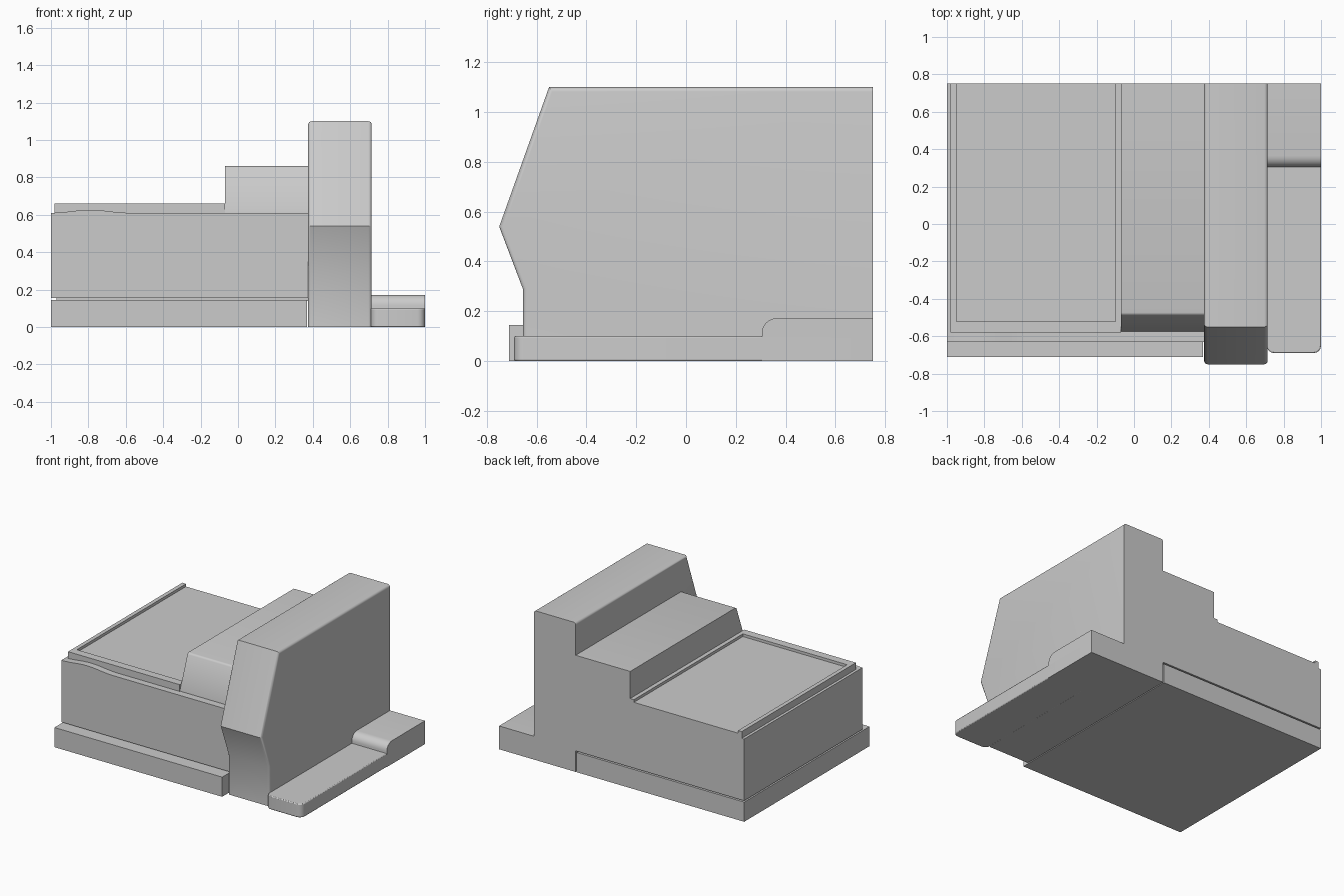
import bpy, bmesh, math
from mathutils import Vector

cube = bpy.data.objects.get("Cube")
if cube:
    bpy.data.objects.remove(cube, do_unlink=True)

BACK = 0.75

grey = bpy.data.materials.new("light grey")
grey.use_nodes = True
colour = (0.6, 0.6, 0.6, 1)
grey.diffuse_color = colour
grey.node_tree.nodes["Principled BSDF"].inputs["Base Color"].default_value = colour


def extrude(name, points, axis, start, end, rounding=0, segments=4, pick=None):
    """Extrude a flat outline along an axis and round the picked edges."""
    def place(u, v, w):
        return {"x": (w, u, v), "y": (u, w, v), "z": (u, v, w)}[axis]
    bm = bmesh.new()
    face = bm.faces.new([bm.verts.new(place(u, v, start)) for u, v in points])
    moved = bmesh.ops.extrude_face_region(bm, geom=[face], use_keep_orig=True)
    verts = [v for v in moved["geom"] if isinstance(v, bmesh.types.BMVert)]
    bmesh.ops.translate(bm, verts=verts, vec=Vector(place(0, 0, end - start)))
    bmesh.ops.recalc_face_normals(bm, faces=bm.faces)
    if rounding:
        edges = [e for e in bm.edges if pick(e.verts[0].co, e.verts[1].co)]
        bmesh.ops.bevel(bm, geom=edges, offset=rounding, segments=segments,
                        profile=0.5, affect="EDGES")
    mesh = bpy.data.meshes.new(name)
    bm.to_mesh(mesh)
    bm.free()
    mesh.materials.append(grey)
    obj = bpy.data.objects.new(name, mesh)
    bpy.context.collection.objects.link(obj)
    bpy.ops.object.select_all(action="DESELECT")
    obj.select_set(True)
    bpy.context.view_layer.objects.active = obj
    bpy.ops.object.shade_smooth_by_angle(angle=math.radians(30))
    return obj


def box(name, x, y, z, **kw):
    outline = [(x[0], y[0]), (x[1], y[0]), (x[1], y[1]), (x[0], y[1])]
    return extrude(name, outline, "z", z[0], z[1], **kw)


# Plinth and the recessed core that shows as a thin shadow gap
box("plinth", (-1, 0.368), (-0.71, BACK), (0, 0.145))
box("gap_core", (-0.97, 0.38), (-0.6, BACK - 0.03), (0.14, 0.16))

# Main body, with a gentle swell along the front of its top edge
swell = [(-0.58 - 0.42 * i / 12,
          0.61 + 0.016 * math.sin(math.pi * i / 12) ** 2) for i in range(13)]
box("body", (-1, 0.376), (-0.63, BACK), (0.155, 0.61))
extrude("body_front_swell", swell, "y", -0.63, -0.57)

# Shallow tray: floor, two side rims and a front rim
box("tray_floor", (-0.96, -0.09), (-0.54, BACK), (0.6, 0.64))
rim_outline = [(-0.98, BACK), (-0.98, -0.58), (-0.07, -0.58), (-0.07, BACK),
               (-0.1, BACK), (-0.1, -0.52), (-0.95, -0.52), (-0.95, BACK)]
extrude("tray_rim", rim_outline, "z", 0.6, 0.66)

# Stepped middle block with a leaning front
extrude("middle_block", [(-0.575, 0.6), (-0.575, 0.62), (-0.485, 0.86),
                         (BACK, 0.86), (BACK, 0.6)], "x", -0.07, 0.39,
        rounding=0.012, segments=3,
        pick=lambda a, b: max(a.y, b.y) < 0 and min(a.z, b.z) > 0.8)


# Tall fin with a pointed nose, rounded along the front and top rims
def fin_rim(a, b):
    along_side = abs(a.x - b.x) < 0.001
    at_back = min(a.y, b.y) > 0.7
    at_floor = max(a.z, b.z) < 0.01
    return along_side and not at_back and not at_floor


extrude("tall_fin", [(-0.55, 1.1), (-0.75, 0.54), (-0.655, 0.29), (-0.655, 0),
                     (BACK, 0), (BACK, 1.1)], "x", 0.375, 0.715,
        rounding=0.018, pick=fin_rim)

# Low side step with rounded front corners and a slim softened lip
step = box("side_step", (0.71, 1), (-0.69, BACK), (0, 0.1), rounding=0.04,
           pick=lambda a, b: abs(a.z - b.z) > 0.05 and a.y < 0)
lip = step.modifiers.new("lip", "BEVEL")
lip.width = 0.006
lip.segments = 2
lip.limit_method = "ANGLE"
lip.angle_limit = math.radians(60)

# Raised rear of the side step with a rounded nose
curve = [(0.365 - 0.06 * math.sin(t * math.pi / 12),
          0.115 + 0.057 * math.cos(t * math.pi / 12)) for t in range(7)]
extrude("rear_step", [(BACK, 0), (BACK, 0.172)] + curve + [(0.305, 0)],
        "x", 0.71, 1)
